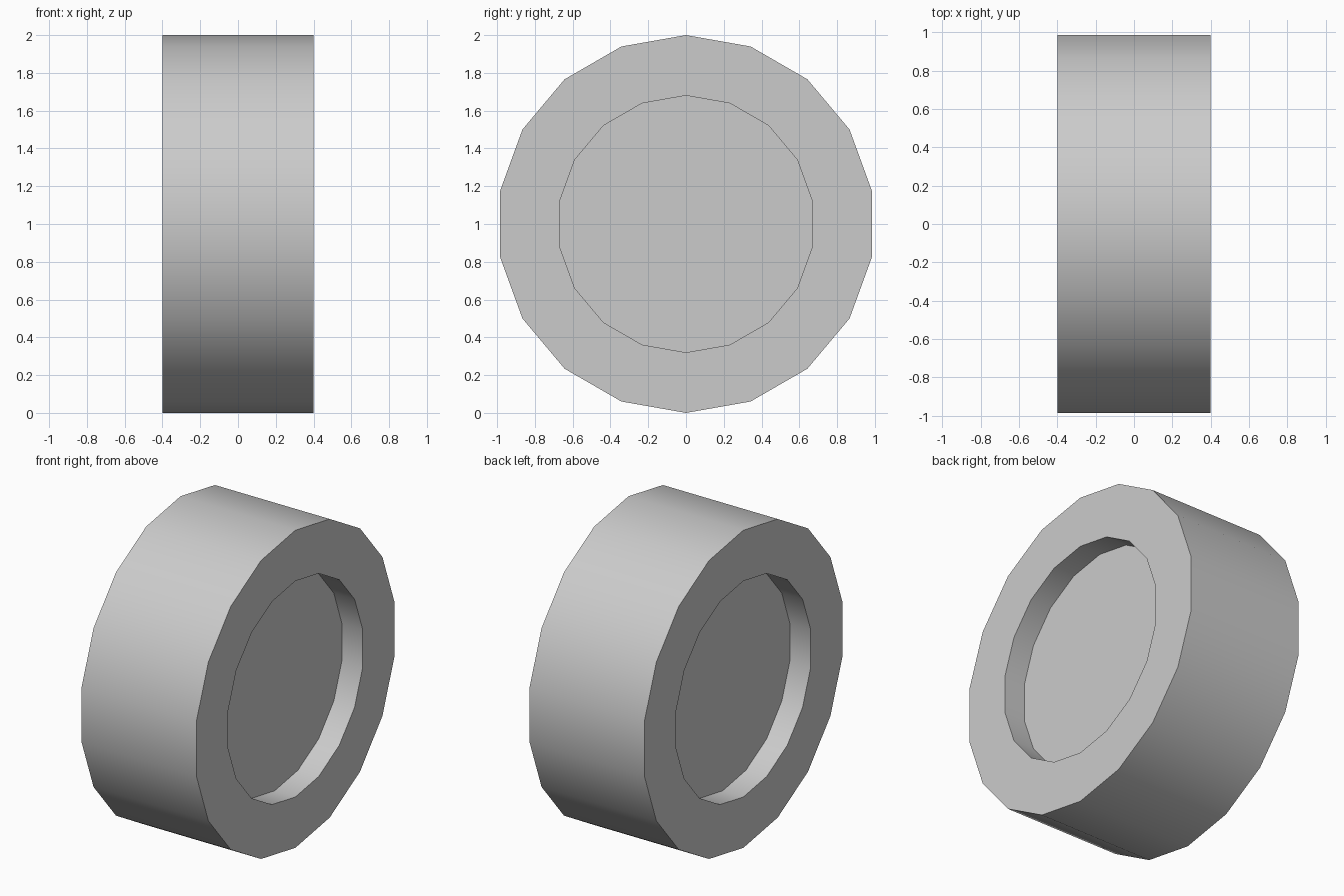
import bpy, bmesh
from math import sin, cos, tau

if "Cube" in bpy.data.objects:
    bpy.data.objects.remove(bpy.data.objects["Cube"])

SIDES = 18
# (x, radius) rings from one recess floor, over the tread, to the other
HALF, R_OUT, R_IN, DEPTH = 0.4, 1.0, 0.68, 0.145
side = [(HALF - DEPTH, R_IN), (HALF, R_IN), (HALF, R_OUT)]
profile = side + [(-x, r) for x, r in reversed(side)]

# Wheel: revolve the profile around the x axis
bm = bmesh.new()
rings = [[bm.verts.new((x, r * sin(tau * i / SIDES), 1 + r * cos(tau * i / SIDES)))
          for i in range(SIDES)] for x, r in profile]
for a, b in zip(rings, rings[1:]):
    for i in range(SIDES):
        j = (i + 1) % SIDES
        bm.faces.new((a[i], a[j], b[j], b[i]))

# Recess floors on both sides
bm.faces.new(rings[0])
bm.faces.new(rings[-1])
bmesh.ops.recalc_face_normals(bm, faces=bm.faces)

mesh = bpy.data.meshes.new("wheel")
bm.to_mesh(mesh)
bm.free()
wheel = bpy.data.objects.new("wheel", mesh)
bpy.context.collection.objects.link(wheel)

# Smooth tread, crisp rims
bpy.context.view_layer.objects.active = wheel
wheel.select_set(True)
bpy.ops.object.shade_smooth_by_angle()
